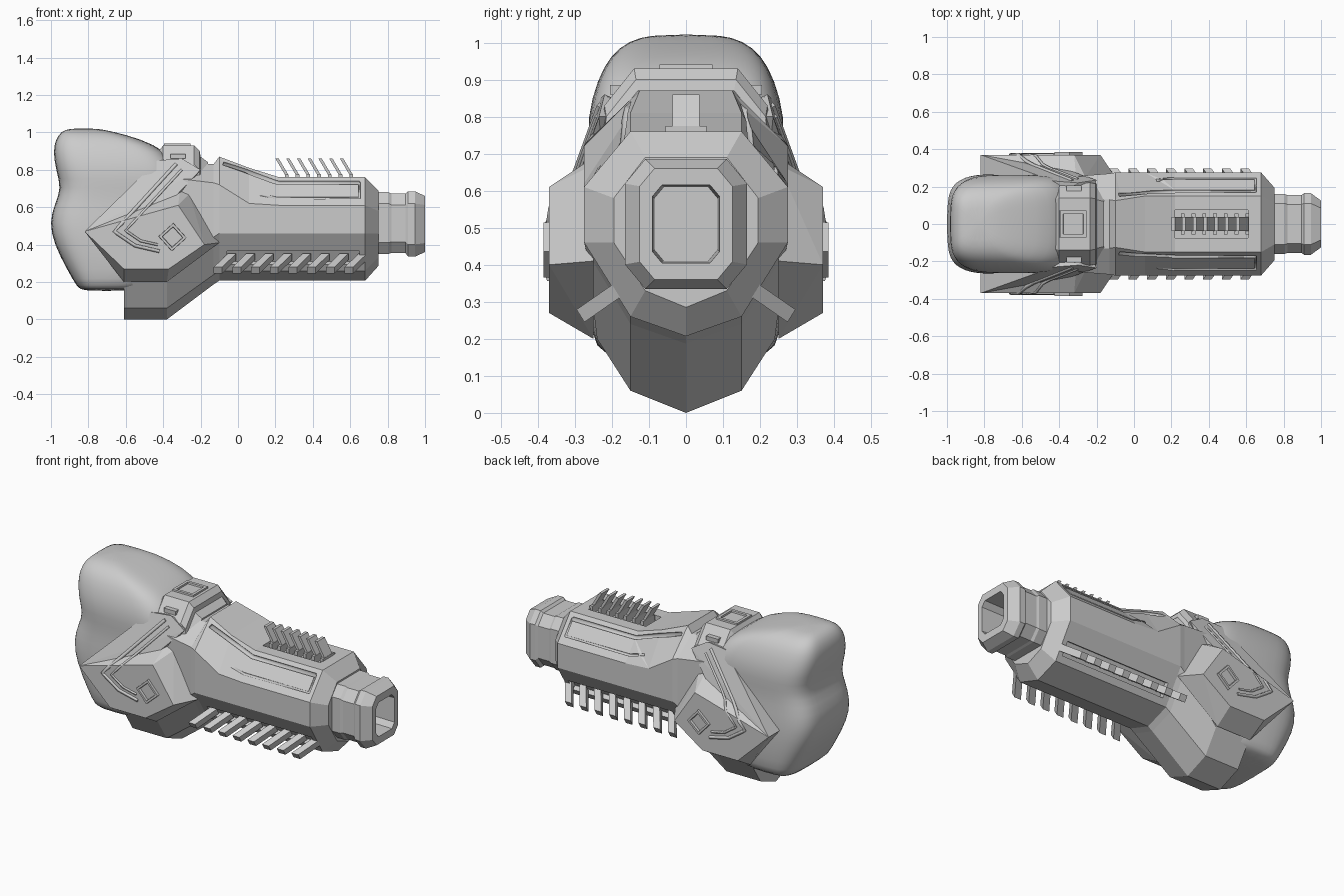
import bpy, bmesh, math
from mathutils import Vector
from mathutils.bvhtree import BVHTree

if "Cube" in bpy.data.objects:
    bpy.data.objects.remove(bpy.data.objects["Cube"])


def finish(name, bm):
    bmesh.ops.recalc_face_normals(bm, faces=bm.faces)
    me = bpy.data.meshes.new(name)
    bm.to_mesh(me)
    bm.free()
    ob = bpy.data.objects.new(name, me)
    bpy.context.collection.objects.link(ob)
    return ob


def skin(name, rings):
    bm = bmesh.new()
    rows = [[bm.verts.new(p) for p in r] for r in rings]
    for a, b in zip(rows, rows[1:]):
        for i in range(len(a)):
            j = (i + 1) % len(a)
            bm.faces.new((a[i], a[j], b[j], b[i]))
    bm.faces.new(rows[0])
    bm.faces.new(rows[-1])
    return finish(name, bm)


def loft(name, sections):
    # each section is x plus the right half of a symmetric (y, z) outline
    rings = []
    for x, half in sections:
        pts = half + [(-y, z) for y, z in reversed(half) if y > 0]
        rings.append([(x, y, z) for y, z in pts])
    return skin(name, rings)


def hull(name, pts):
    bm = bmesh.new()
    vs = [bm.verts.new(p) for p in pts]
    r = bmesh.ops.convex_hull(bm, input=vs)
    junk = {e for e in r["geom_interior"] + r["geom_unused"] if isinstance(e, bmesh.types.BMVert)}
    bmesh.ops.delete(bm, geom=list(junk), context='VERTS')
    bmesh.ops.dissolve_limit(bm, angle_limit=0.02, verts=bm.verts, edges=bm.edges)
    return finish(name, bm)


def tube(name, pts, radius):
    cu = bpy.data.curves.new(name, 'CURVE')
    cu.dimensions = '3D'
    cu.bevel_depth, cu.bevel_resolution, cu.use_fill_caps = radius, 0, True
    sp = cu.splines.new('POLY')
    sp.points.add(len(pts) - 1)
    for p, co in zip(sp.points, pts):
        p.co = (*co, 1)
    ob = bpy.data.objects.new(name, cu)
    bpy.context.collection.objects.link(ob)
    bpy.ops.object.select_all(action='DESELECT')
    ob.select_set(True)
    bpy.context.view_layer.objects.active = ob
    bpy.ops.object.convert(target='MESH')
    return bpy.context.view_layer.objects.active


def cut(ob, cutter):
    m = ob.modifiers.new("cut", 'BOOLEAN')
    m.object, m.operation, m.solver = cutter, 'DIFFERENCE', 'EXACT'
    bpy.context.view_layer.objects.active = ob
    bpy.ops.object.modifier_apply(modifier=m.name)
    bpy.data.objects.remove(cutter)


def project(obs, s, xz, steps=1):
    # place a front-view path on the outermost side surface of some parts
    trees = [BVHTree.FromPolygons([v.co for v in o.data.vertices],
                                  [tuple(p.vertices) for p in o.data.polygons]) for o in obs]
    path = [Vector(a).lerp(Vector(b), k / steps) for a, b in zip(xz, xz[1:]) for k in range(steps)]
    out = []
    for x, z in path + [Vector(xz[-1])]:
        hits = [t.ray_cast(Vector((x, s * 2, z)), Vector((0, -s, 0)))[0] for t in trees]
        hits = [h for h in hits if h]
        if hits:
            out.append(max(hits, key=lambda h: abs(h.y)))
    return out


def frame(name, c, u, v, n, r):
    # raised square surround with a sunken centre
    u, v, n, c = Vector(u), Vector(v), Vector(n), Vector(c)
    rings = []
    for k, h in ((1, -.03), (.95, .012), (.72, .012), (.68, -.006), (.5, -.022)):
        rings.append([c + (u * a + v * b) * r * k + n * h for a, b in ((1, 1), (-1, 1), (-1, -1), (1, -1))])
    return skin(name, rings)


def flip(p, s):
    return (p[0], p[1] * s, p[2])


# faceted main housing
low = [(.24, .2), (.15, .06), (0, 0)]
belly = [(.275, .46), (.15, .26), (0, .207)]
body = loft("main_housing", [
    (-.61, [(.12, .6), (.23, .5)] + low),
    (-.38, [(.13, .84), (.25, .76)] + low),
    (-.13, [(.13, .83), (.27, .73), (.27, .44), (.15, .24), (0, .187)]),
    (-.10, [(.125, .87), (.275, .72)] + belly),
    (.06, [(.15, .81), (.275, .62)] + belly),
    (.22, [(.15, .76), (.275, .61)] + belly),
    (.68, [(.15, .76), (.275, .61)] + belly),
    (.75, [(.11, .69), (.195, .58), (.195, .46), (.11, .33), (0, .285)])])

# panel grooves and fin recesses
grooves = [project([body], s, [(-.08, .83), (.22, .73), (.65, .73), (.65, .65), (.21, .65), (.12, .67)])
           for s in (-1, 1)]
for g in grooves:
    cut(body, tube("groove_cutter", g, .010))
    cut(body, tube("slot_cutter", g[:3], .017))
cut(body, hull("top_cutter", [(x, y, z) for x in (.22, .61) for y in (-.075, .075) for z in (.73, .9)]))
d, t = Vector((0, .85, -.53)), Vector((0, .53, .85))
for s in (-1, 1):
    pts = [Vector((x, .194, .33)) + t * a + d * b for x in (-.06, .65) for a in (-.042, .042) for b in (-.03, .1)]
    cut(body, hull("side_cutter", [flip(p, s) for p in pts]))


# hollow octagonal muzzle
def octo(w, lo, hi, c):
    return [(w - c, hi), (w, hi - c * 1.2), (w, lo + c * 1.2), (w - c, lo)]


loft("muzzle", [
    (.72, octo(.16, .35, .68, .05)), (.805, octo(.16, .35, .68, .05)),
    (.82, octo(.155, .355, .672, .05)), (.895, octo(.155, .355, .672, .05)),
    (.91, octo(.165, .335, .685, .055)), (.945, octo(.165, .335, .685, .055)),
    (1, octo(.125, .36, .66, .04)), (1, octo(.09, .405, .615, .025)),
    (.82, octo(.085, .41, .61, .025))])

# raised collar across the top
loft("top_collar", [
    (x, [(w, z), (w + .08, z - .1), (.235, .66)]) for x, w, z in (
        (-.45, .12, .83), (-.43, .13, .89), (-.40, .14, .93),
        (-.235, .14, .93), (-.205, .135, .90), (-.2, .13, .87), (-.16, .12, .84))])
frame("collar_frame", (-.325, 0, .928), (1, 0, 0), (0, 1, 0), (0, 0, 1), .075)

# top fins
for i in range(7):
    x = .2 + .0575 * i
    hull("top_fin", [(x + dx + k, y, z) for dx, z in ((0, .86), (.05, .775))
                     for k in (0, .018) for y in (-.037, .037)])
    hull("top_fin_root", [(x + .05 + k, y, z) for k in (0, .02) for y in (-.055, .055) for z in (.725, .775)])

for s in (-1, 1):
    # slanted side fins
    for i in range(8):
        x = -.13 + .1 * i
        root, tip = Vector((x + .075, .18, .335)), Vector((x, .285, .262))
        pts = [p + t * a + Vector((k, 0, 0)) for p in (root, tip) for a in (-.02, .02) for k in (0, .045)]
        hull("side_fin", [flip(p, s) for p in pts])

    # diamond shoulder plate
    outer = [(-.82, .47), (-.61, .27), (-.37, .27), (-.18, .40), (-.32, .61)]
    inner = [(-.61, .2), (-.38, .2), (-.10, .41), (-.26, .67), (-.31, .69), (-.82, .47)]
    pts = [(x, .37, z) for x, z in outer] + [(x, .25, z) for x, z in inner]
    shoulder = hull("shoulder_plate", [flip(p, s) for p in pts])

    # diagonal brace rising to the collar
    pts = [(-.82, .37, .47), (-.58, .37, .40), (-.43, .23, .85), (-.2, .235, .80), (-.3, .22, .86)]
    pts += [(-.82, .26, .47), (-.5, .2, .4), (-.42, .15, .83), (-.24, .15, .8)]
    brace = hull("shoulder_brace", [flip(p, s) for p in pts])

    # chevron trim and square ornament
    for path, r in (([(-.33, .83), (-.66, .47), (-.55, .395), (-.42, .365)], .011),
                    ([(-.30, .80), (-.60, .475), (-.52, .42), (-.43, .40)], .008)):
        tube("chevron_trim", project([brace, shoulder], s, path, 8), r)
    hull("trim_cap", [(x, s * y, z) for x in (-.36, -.28) for y in (.12, .205) for z in (.86, .885)])
    a = math.radians(42)
    frame("side_ornament", (-.35, s * .373, .44), (math.cos(a), 0, math.sin(a)),
          (-math.sin(a), 0, math.cos(a)), (0, s, 0), .055)

# soft padded rear mass: z, back x, front x, half width
pad = [(.152, -.83, -.58, .20), (.17, -.86, -.5, .245), (.26, -.91, -.4, .262), (.40, -.985, -.35, .27),
       (.52, -1.01, -.32, .268), (.62, -.98, -.3, .26), (.70, -.945, -.3, .262), (.80, -.975, -.32, .268),
       (.90, -.99, -.38, .24), (.965, -.975, -.52, .205), (1.005, -.945, -.67, .155), (1.022, -.90, -.76, .09)]
rings = []
for z, x0, x1, w in pad:
    ring = []
    for i in range(28):
        a = 2 * math.pi * i / 28
        c, q = math.cos(a), math.sin(a)
        ring.append(((x0 + x1) / 2 + (x1 - x0) / 2 * math.copysign(abs(c) ** .5, c),
                     w * math.copysign(abs(q) ** .5, q), z))
    rings.append(ring)
rear = skin("rear_pad", rings)
rear.modifiers.new("smooth", 'SUBSURF').levels = 1
rear.modifiers["smooth"].render_levels = 1
for p in rear.data.polygons:
    p.use_smooth = True
